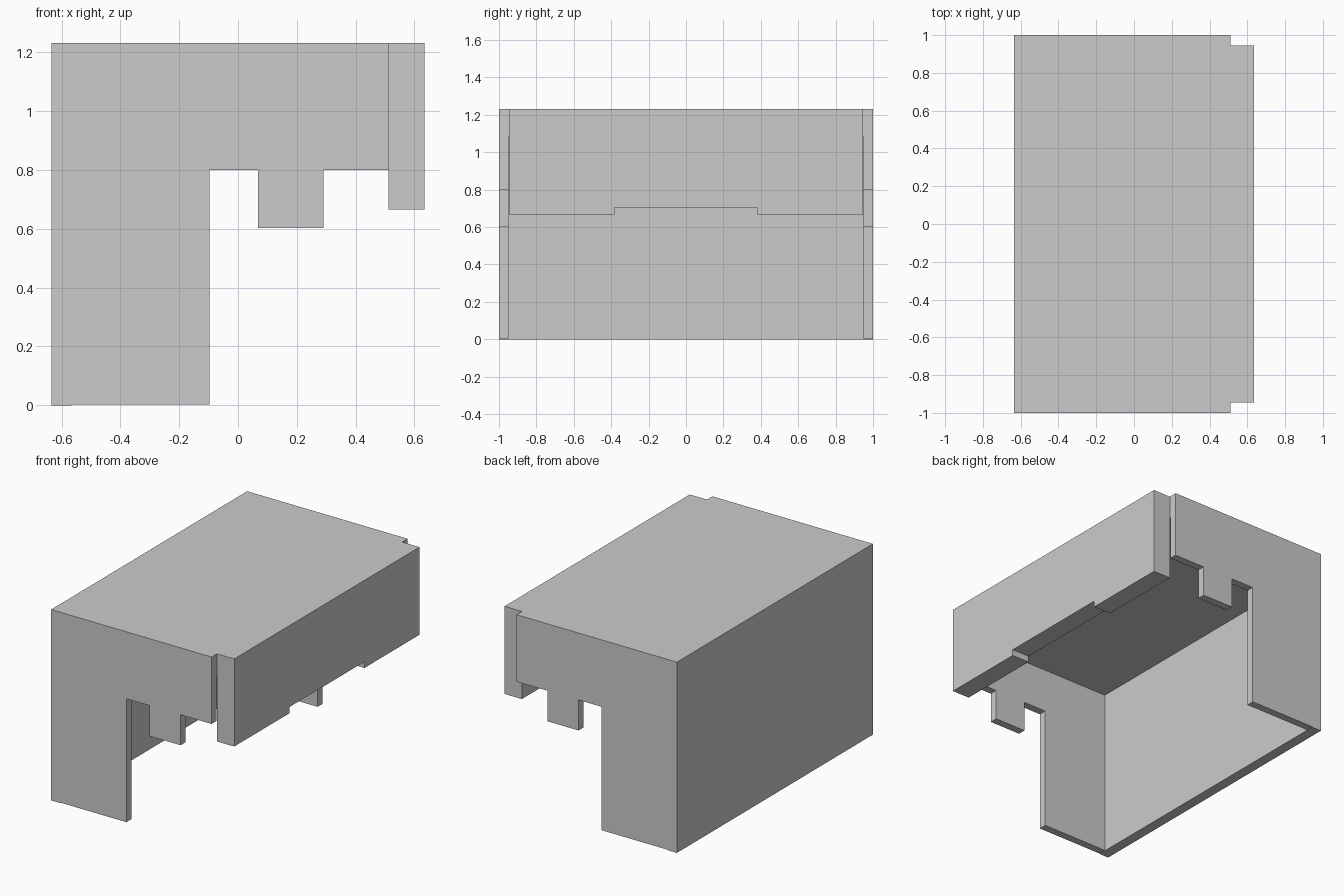
import bpy
import bmesh
from mathutils import Vector

if "Cube" in bpy.data.objects:
    bpy.data.objects.remove(bpy.data.objects["Cube"])


def prism(name, profile, start, end, place):
    """Extrude a 2D profile; place(u, v, d) maps it into 3D at depth d."""
    bm = bmesh.new()
    face = bm.faces.new([bm.verts.new(place(u, v, start)) for u, v in profile])
    grown = bmesh.ops.extrude_face_region(bm, geom=[face])["geom"]
    shift = Vector(place(0, 0, end)) - Vector(place(0, 0, start))
    bmesh.ops.translate(bm, vec=shift,
                        verts=[g for g in grown if isinstance(g, bmesh.types.BMVert)])
    bmesh.ops.recalc_face_normals(bm, faces=bm.faces)
    mesh = bpy.data.meshes.new(name)
    bm.to_mesh(mesh)
    bm.free()
    obj = bpy.data.objects.new(name, mesh)
    bpy.context.collection.objects.link(obj)
    return obj


def boolean(target, tool, operation):
    """Apply a boolean and discard the tool object."""
    mod = target.modifiers.new(operation.lower(), 'BOOLEAN')
    mod.operation = operation
    mod.solver = 'EXACT'
    mod.object = tool
    tool.hide_render = True
    bpy.context.view_layer.objects.active = target
    bpy.ops.object.modifier_apply(modifier=mod.name)
    bpy.data.objects.remove(tool)


def along_y(u, v, d):
    return (u, d, v)


def along_x(u, v, d):
    return (d, u, v)


TOP, ROOF, BACK, FRONT = 1.232, 1.085, -0.635, 0.511

# Housing: side outline with the rear leg and hanging tab, run across the width
side = [(BACK, 0), (-0.567, 0), (-0.567, 0.003), (-0.097, 0.003), (-0.097, 0.8),
        (0.068, 0.8), (0.068, 0.603), (0.29, 0.603), (0.29, 0.8),
        (FRONT, 0.8), (FRONT, TOP), (BACK, TOP)]
housing = prism("housing", side, -1, 1, along_y)

# Hollow interior, open at the bottom and the front
hollow = [(-0.567, -0.2), (0.8, -0.2), (0.8, ROOF), (-0.567, ROOF)]
boolean(housing, prism("hollow_cutter", hollow, -0.95, 0.95, along_y), 'DIFFERENCE')

# Front panel with a shallow notch in its lower edge
half = [(0.945, TOP), (0.945, 0.666), (0.383, 0.666), (0.383, 0.706)]
panel = half + [(-y, z) for y, z in reversed(half)]
boolean(housing, prism("front_panel", panel, FRONT, 0.635, along_x), 'UNION')
